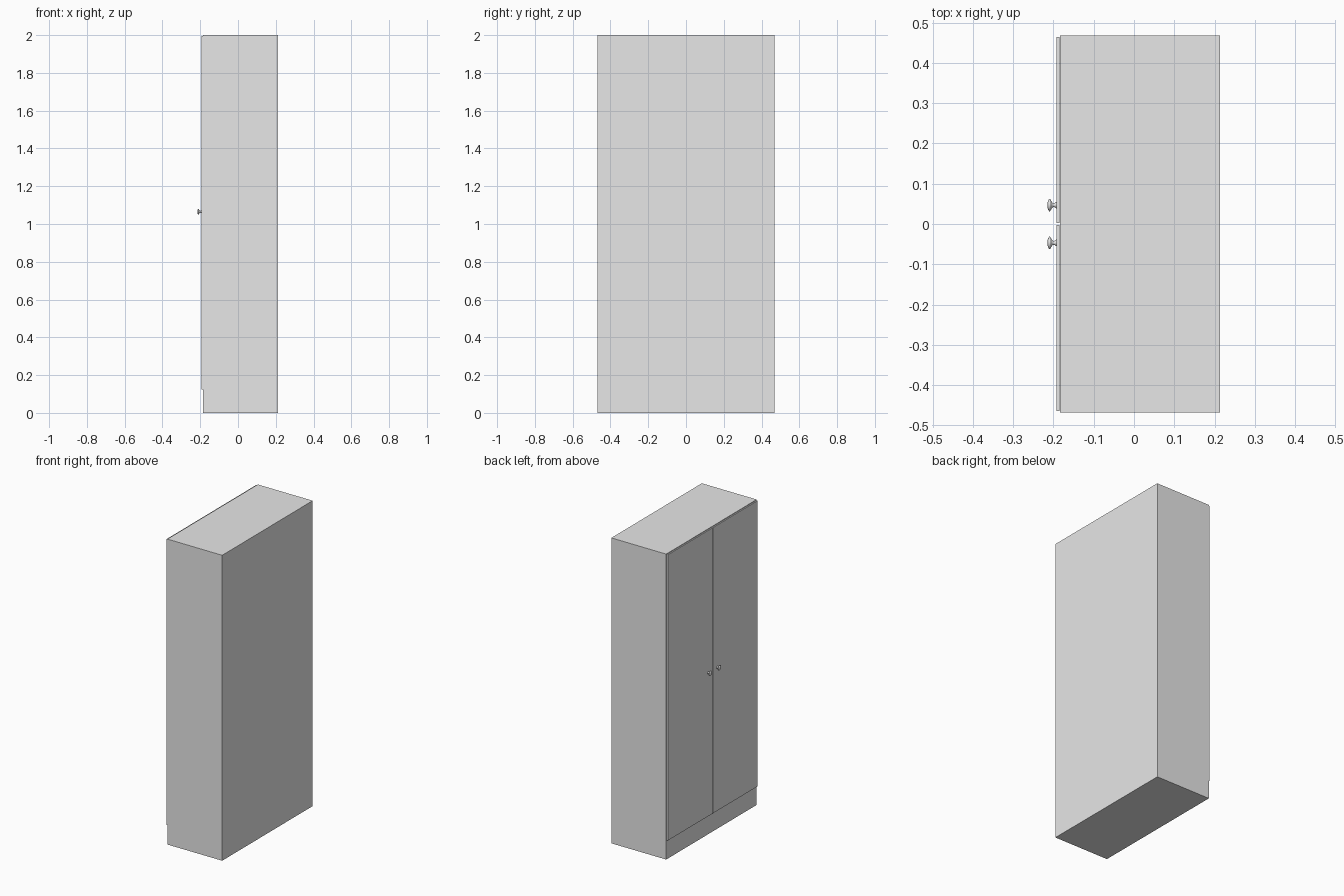
import bpy, bmesh, math
from mathutils import Matrix

cube = bpy.data.objects.get("Cube")
if cube:
    bpy.data.objects.remove(cube, do_unlink=True)

grey = bpy.data.materials.new("light_grey")
grey.use_nodes = True
colour = (0.8, 0.8, 0.8, 1)
grey.diffuse_color = colour
grey.node_tree.nodes["Principled BSDF"].inputs["Base Color"].default_value = colour


def add_object(name, bm):
    mesh = bpy.data.meshes.new(name)
    bm.to_mesh(mesh)
    bm.free()
    mesh.materials.append(grey)
    obj = bpy.data.objects.new(name, mesh)
    bpy.context.collection.objects.link(obj)
    return obj


def box(name, low, high):
    bm = bmesh.new()
    bmesh.ops.create_cube(bm, size=1)
    for v in bm.verts:
        v.co = [a + (b - a) * (c + 0.5) for a, b, c in zip(low, high, v.co)]
    return add_object(name, bm)


def knob(name, x, y, z):
    # Profile of radius and distance from the door, spun around its axis
    profile = [(0, 0), (0.008, 0), (0.0055, 0.004), (0.005, 0.008), (0.008, 0.011),
               (0.015, 0.015), (0.016, 0.017), (0.013, 0.0195), (0.007, 0.0215), (0, 0.022)]
    bm = bmesh.new()
    verts = [bm.verts.new((r, 0, d)) for r, d in profile]
    edges = [bm.edges.new(pair) for pair in zip(verts, verts[1:])]
    bmesh.ops.spin(bm, geom=verts + edges, cent=(0, 0, 0), axis=(0, 0, 1),
                   angle=math.tau, steps=24)
    bmesh.ops.remove_doubles(bm, verts=bm.verts, dist=0.0001)
    bmesh.ops.recalc_face_normals(bm, faces=bm.faces)
    place = Matrix.Translation((x, y, z)) @ Matrix.Rotation(-math.pi / 2, 4, "Y")
    bmesh.ops.transform(bm, matrix=place, verts=bm.verts)
    for face in bm.faces:
        face.smooth = True
    return add_object(name, bm)


front, back = -0.184, 0.213
half, height, plinth, board = 0.468, 2.0, 0.125, 0.016
inner = half - board

# Carcass: the cabinet opens towards -x
for side, s in (("left", 1), ("right", -1)):
    ys = sorted((s * half, s * inner))
    box(side + "_side_panel", (front, ys[0], 0), (back, ys[1], height))
box("top_panel", (front, -inner, height - board), (back, inner, height))
box("back_panel", (back - board, -inner, 0), (back, inner, height - board))
box("plinth", (front, -inner, 0), (back - board, inner, plinth))

# Doors and their knobs
door_front = front - 0.009
for side, s in (("left", 1), ("right", -1)):
    ys = sorted((s * 0.002, s * 0.464))
    box(side + "_door", (door_front, ys[0], plinth), (front - 0.001, ys[1], height - 0.004))
    knob(side + "_knob", door_front, s * 0.047, 1.065)
